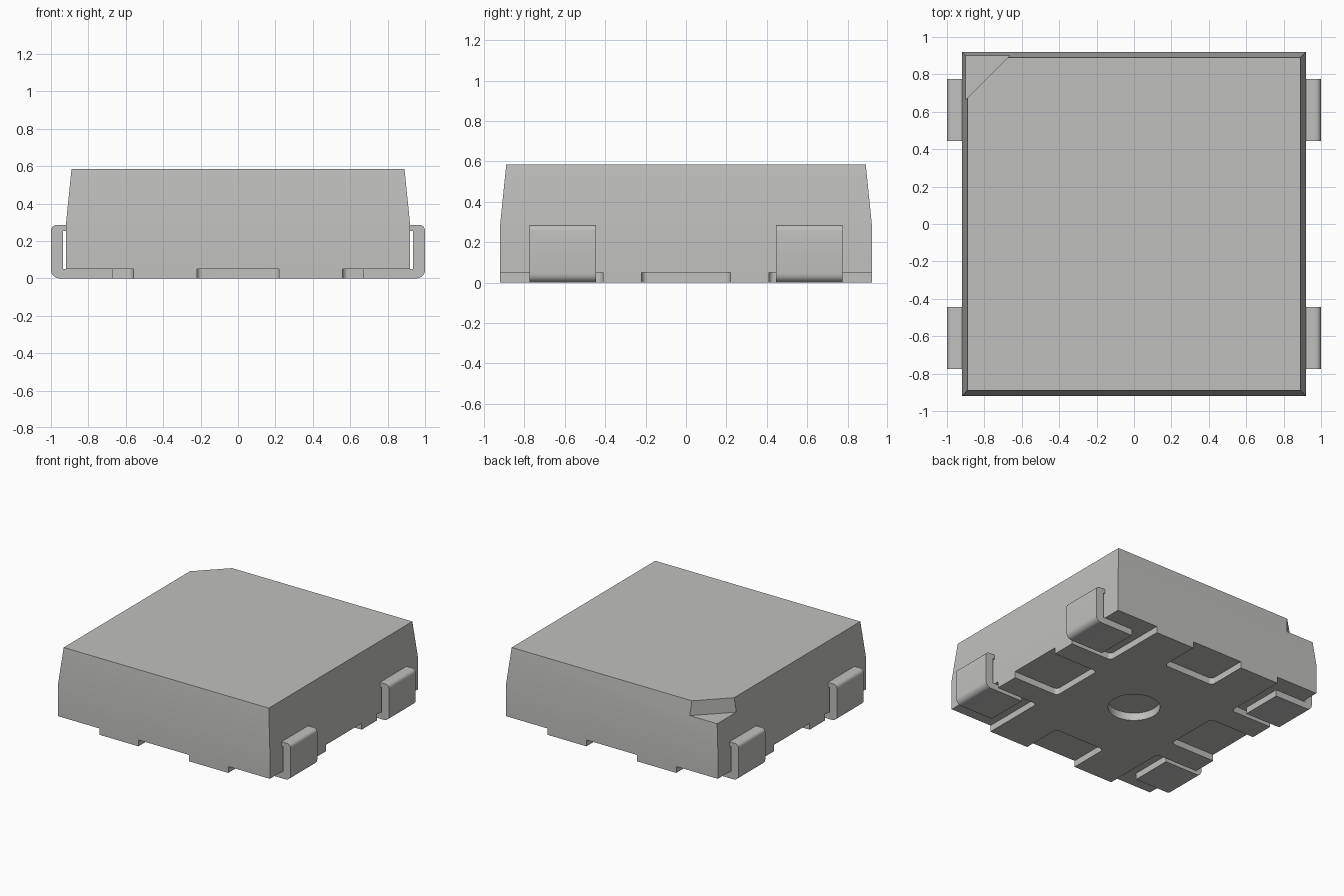
import bpy, bmesh, math
from mathutils import Vector

cube = bpy.data.objects.get("Cube")
if cube:
    bpy.data.objects.remove(cube, do_unlink=True)

grey = bpy.data.materials.new("light_grey")
colour = (0.53, 0.53, 0.52, 1)
grey.diffuse_color = colour
grey.use_nodes = True
grey.node_tree.nodes["Principled BSDF"].inputs["Base Color"].default_value = colour


def rounded(points, steps=6):
    """Outline from (x, y, corner radius) triples of right-angled corners."""
    out = []
    n = len(points)
    for i, (x, y, r) in enumerate(points):
        p = Vector((x, y))
        if r == 0:
            out.append(p)
            continue
        a = (Vector(points[i - 1][:2]) - p).normalized() * r
        b = (Vector(points[(i + 1) % n][:2]) - p).normalized() * r
        for k in range(steps + 1):
            t = k / steps * math.pi / 2
            out.append(p + a + b - b * math.cos(t) - a * math.sin(t))
    return out


def prism(bm, outline, lo, hi, place):
    """Extrude an outline from lo to hi; place maps (u, v, w) to a point."""
    bottom = [bm.verts.new(place(u, v, lo)) for u, v in outline]
    top = [bm.verts.new(place(u, v, hi)) for u, v in outline]
    bm.faces.new(bottom)
    bm.faces.new(top)
    n = len(outline)
    for i in range(n):
        j = (i + 1) % n
        bm.faces.new((bottom[i], bottom[j], top[j], top[i]))


def finish(bm, name):
    bmesh.ops.recalc_face_normals(bm, faces=bm.faces[:])
    mesh = bpy.data.meshes.new(name)
    bm.to_mesh(mesh)
    bm.free()
    mesh.materials.append(grey)
    obj = bpy.data.objects.new(name, mesh)
    bpy.context.collection.objects.link(obj)
    return obj


def smooth(obj):
    bpy.ops.object.select_all(action='DESELECT')
    obj.select_set(True)
    bpy.context.view_layer.objects.active = obj
    bpy.ops.object.shade_smooth_by_angle(angle=math.radians(30))


# Body: straight lower half, tapered upper half
W, TOP_W, SHOULDER, TOP = 0.92, 0.89, 0.29, 0.585
bm = bmesh.new()
rings = []
for w, z in ((W, 0), (W, SHOULDER), (TOP_W, TOP)):
    rings.append([bm.verts.new((sx * w, sy * w, z))
                  for sx, sy in ((-1, -1), (1, -1), (1, 1), (-1, 1))])
bm.faces.new(rings[0])
bm.faces.new(rings[2])
for a, b in zip(rings, rings[1:]):
    for i in range(4):
        j = (i + 1) % 4
        bm.faces.new((a[i], a[j], b[j], b[i]))
body = finish(bm, "body")

# Cutters for the underside recesses, centre hole and corner notch
DEPTH, R = 0.05, 0.03
bm = bmesh.new()
for sx in (-1, 1):
    for sy in (-1, 1):
        corner = rounded([(0.56, 0.41, R), (1.1, 0.41, 0), (1.1, 1.1, 0), (0.56, 1.1, 0)])
        prism(bm, corner, -0.1, DEPTH, lambda u, v, w: (sx * u, sy * v, w))
    side = rounded([(0.53, -0.22, R), (1.1, -0.22, 0), (1.1, 0.22, 0), (0.53, 0.22, R)])
    prism(bm, side, -0.1, DEPTH, lambda u, v, w: (sx * u, v, w))
    end = rounded([(0.60, -0.22, R), (1.1, -0.22, 0), (1.1, 0.22, 0), (0.60, 0.22, R)])
    prism(bm, end, -0.1, DEPTH, lambda u, v, w: (v, sx * u, w))
hole = [(0.185 * math.cos(i * math.tau / 48), 0.185 * math.sin(i * math.tau / 48))
        for i in range(48)]
prism(bm, hole, -0.1, 0.06, lambda u, v, w: (u, v, w))
notch = [(-1.1, 0.465), (-0.465, 1.1), (-1.1, 1.1)]
prism(bm, notch, 0.47, 0.8, lambda u, v, w: (u, v, w))
cutter = finish(bm, "cutter")
cutter.hide_render = True

# Apply the cut, then drop the cutter
cut = body.modifiers.new("cut", 'BOOLEAN')
cut.operation = 'DIFFERENCE'
cut.solver = 'EXACT'
cut.object = cutter
bpy.ops.object.select_all(action='DESELECT')
bpy.context.view_layer.objects.active = body
body.select_set(True)
bpy.ops.object.modifier_apply(modifier=cut.name)
bpy.data.objects.remove(cutter, do_unlink=True)
smooth(body)

# Four bent leads: foot under the body, outer wall, lip against the side
lead = rounded([(0.67, 0, 0), (1.0, 0, 0.045), (1.0, 0.285, 0.03), (0.915, 0.285, 0),
                (0.915, 0.252, 0), (0.935, 0.252, 0), (0.935, 0.05, 0), (0.67, 0.05, 0)])
for sx, side_name in ((1, "left"), (-1, "right")):
    for sy, end_name in ((-1, "front"), (1, "back")):
        bm = bmesh.new()
        prism(bm, lead, 0.445, 0.775, lambda u, v, w: (sx * u, sy * w, v))
        smooth(finish(bm, f"lead_{end_name}_{side_name}"))
